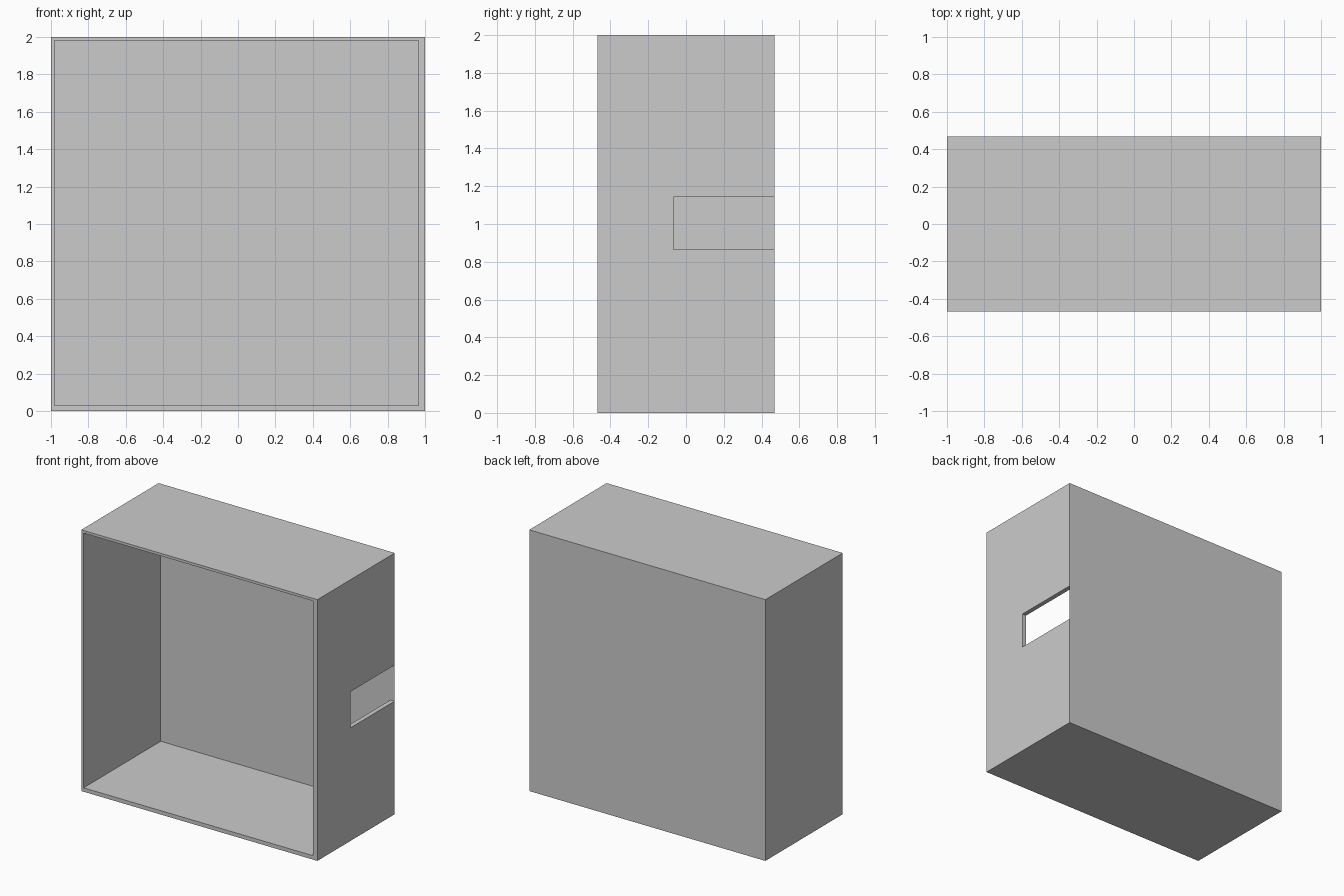
import bpy

if "Cube" in bpy.data.objects:
    bpy.data.objects.remove(bpy.data.objects["Cube"])

HALF_DEPTH = 0.468
BACK = HALF_DEPTH - 0.003   # inner face of the very thin back panel


def box(name, x, y, z):
    """Box spanning the given (low, high) ranges."""
    lo, hi = zip(x, y, z)
    bpy.ops.mesh.primitive_cube_add(size=1)
    ob = bpy.context.object
    ob.name = name
    for v in ob.data.vertices:
        v.co = [hi[i] if v.co[i] > 0 else lo[i] for i in range(3)]
    return ob


def cut(target, cutter):
    """Subtract the cutter, then remove it."""
    mod = target.modifiers.new(cutter.name, 'BOOLEAN')
    mod.operation = 'DIFFERENCE'
    mod.solver = 'EXACT'
    mod.object = cutter
    bpy.context.view_layer.objects.active = target
    bpy.ops.object.modifier_apply(modifier=mod.name)
    bpy.data.objects.remove(cutter)


# Outer shell of the open-fronted box
shell = box("open_box", (-1, 1), (-HALF_DEPTH, HALF_DEPTH), (0, 2))

# Interior, open at the front
cut(shell, box("cavity", (-0.98, 0.965), (-1, BACK), (0.03, 1.98)))

# Slot through the right wall, running up to the back panel
cut(shell, box("side_slot", (0.9, 1.1), (-0.065, BACK), (0.866, 1.142)))
